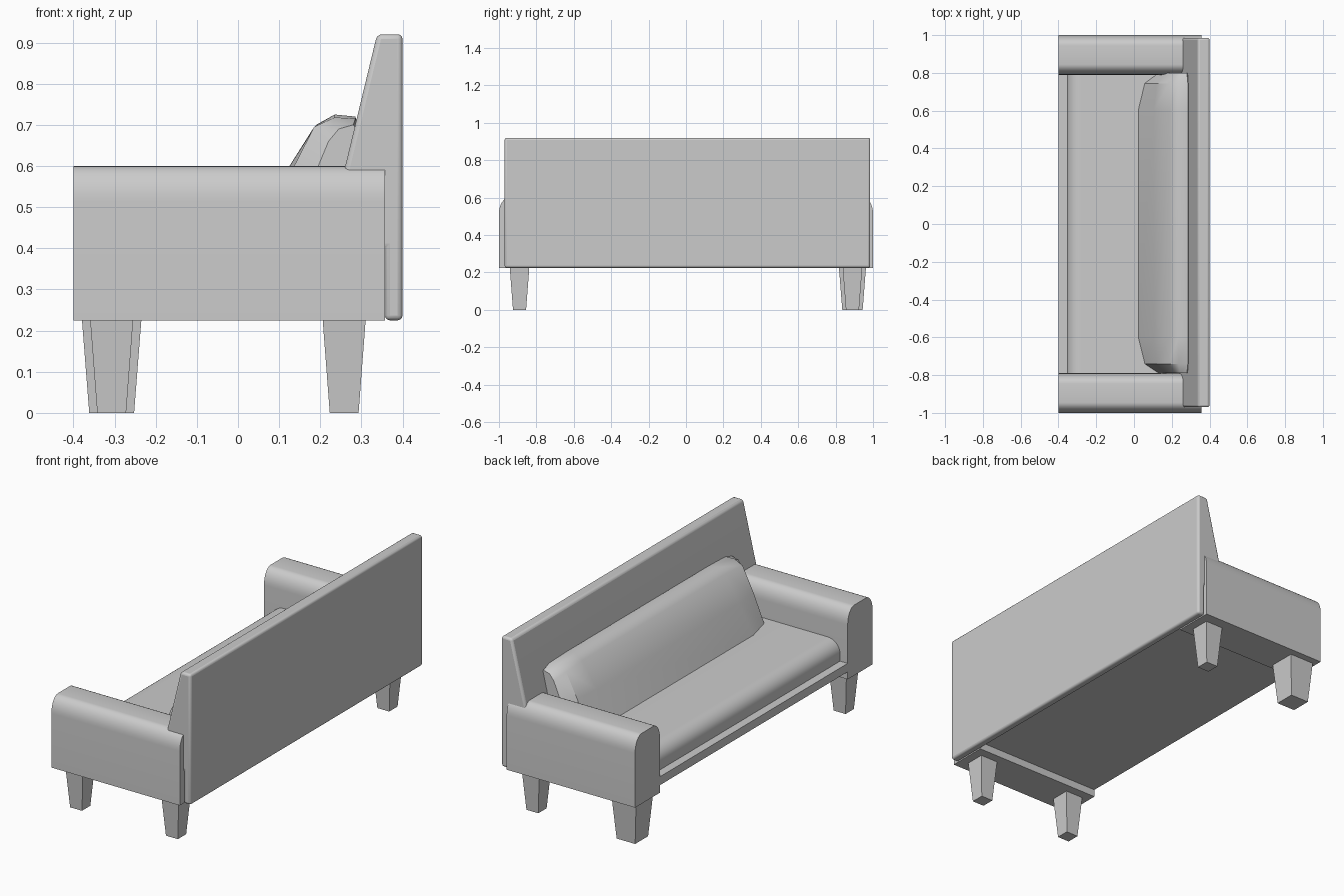
import bpy, bmesh, math

old = bpy.data.objects.get("Cube")
if old:
    bpy.data.objects.remove(old, do_unlink=True)

# One upholstery grey for everything
grey = bpy.data.materials.new("plain_grey")
grey.use_nodes = True
colour = (0.6, 0.6, 0.6, 1)
grey.diffuse_color = colour
grey.node_tree.nodes["Principled BSDF"].inputs["Base Color"].default_value = colour


def loft(name, rings, smooth=True, bevel=0):
    """Skin a list of equal-length point rings and cap both ends."""
    bm = bmesh.new()
    rows = [[bm.verts.new(p) for p in ring] for ring in rings]
    n = len(rows[0])
    for a, b in zip(rows, rows[1:]):
        for i in range(n):
            j = (i + 1) % n
            bm.faces.new((a[i], a[j], b[j], b[i]))
    bm.faces.new(rows[0])
    bm.faces.new(rows[-1])
    bmesh.ops.recalc_face_normals(bm, faces=bm.faces)
    mesh = bpy.data.meshes.new(name)
    bm.to_mesh(mesh)
    bm.free()
    mesh.materials.append(grey)
    obj = bpy.data.objects.new(name, mesh)
    bpy.context.collection.objects.link(obj)
    if bevel:
        mod = obj.modifiers.new("soft_edges", "BEVEL")
        mod.width, mod.segments, mod.limit_method = bevel, 3, "ANGLE"
    if smooth:
        bpy.ops.object.select_all(action="DESELECT")
        obj.select_set(True)
        bpy.context.view_layer.objects.active = obj
        bpy.ops.object.shade_smooth_by_angle(angle=math.radians(35))
    return obj


def along_y(profile, y0, y1):
    return [[(x, y, z) for x, z in profile] for y in (y0, y1)]


def arc(cx, cz, rx, rz, start, steps=8):
    """Clockwise quarter ellipse beginning at the given angle in degrees."""
    angles = [math.radians(start - 90 * i / steps) for i in range(steps + 1)]
    return [(cx + rx * math.cos(t), cz + rz * math.sin(t)) for t in angles]


def box(x0, x1, z0, z1):
    return [(x0, z0), (x0, z1), (x1, z1), (x1, z0)]


# Arms: rounded tops, running front to back
arm = ([(0.79, 0.225)] + arc(0.845, 0.515, 0.055, 0.085, 180)
       + arc(0.945, 0.515, 0.055, 0.085, 90) + [(1.0, 0.225)])
for side, label in ((1, "left"), (-1, "right")):
    loft("arm_" + label, [[(x, side * y, z) for y, z in arm] for x in (-0.4, 0.357)])

# Base rail under the cushion
loft("seat_base", along_y(box(-0.4, 0.36, 0.265, 0.31), -0.795, 0.795), smooth=False)

# Seat cushion with a rounded front edge
seat = [(-0.355, 0.305)] + arc(-0.28, 0.35, 0.075, 0.07, 180) + [(0.36, 0.42), (0.36, 0.305)]
loft("seat_cushion", along_y(seat, -0.792, 0.792))

# Backrest: leaning wedge on a thin rear panel
back = [(0.357, 0.225), (0.357, 0.4), (0.215, 0.4), (0.26, 0.597),
        (0.338, 0.92), (0.4, 0.92), (0.4, 0.225)]
loft("backrest", along_y(back, -0.97, 0.985), bevel=0.012)

# Back pillow: full middle section, narrowing at each end
middle = [(0.02, 0.415), (0.105, 0.568), (0.19, 0.70), (0.235, 0.725),
          (0.285, 0.72), (0.292, 0.70), (0.25, 0.415)]
shoulder = [(0.055, 0.415), (0.12, 0.568), (0.185, 0.695), (0.235, 0.718),
            (0.285, 0.715), (0.292, 0.70), (0.25, 0.415)]
tip = [(0.13, 0.415), (0.17, 0.54), (0.22, 0.66), (0.245, 0.69),
       (0.28, 0.70), (0.288, 0.69), (0.25, 0.415)]
sections = [(-0.79, tip), (-0.74, shoulder), (-0.60, middle),
            (0.60, middle), (0.745, shoulder), (0.80, tip)]
loft("back_pillow", [[(x, y, z) for x, z in prof] for y, prof in sections])


# Tapered square legs, one of them stouter
def leg(name, x, y, top, bottom):
    rings = []
    for h, z in ((bottom / 2, 0), (top / 2, 0.23)):
        rings.append([(x + sx * h, y + sy * h, z)
                      for sx, sy in ((-1, -1), (1, -1), (1, 1), (-1, 1))])
    loft(name, rings, smooth=False)


leg("front_leg_left", -0.307, 0.89, 0.145, 0.109)
leg("front_leg_right", -0.307, -0.89, 0.105, 0.07)
leg("rear_leg_left", 0.258, 0.89, 0.105, 0.07)
leg("rear_leg_right", 0.258, -0.89, 0.105, 0.07)
